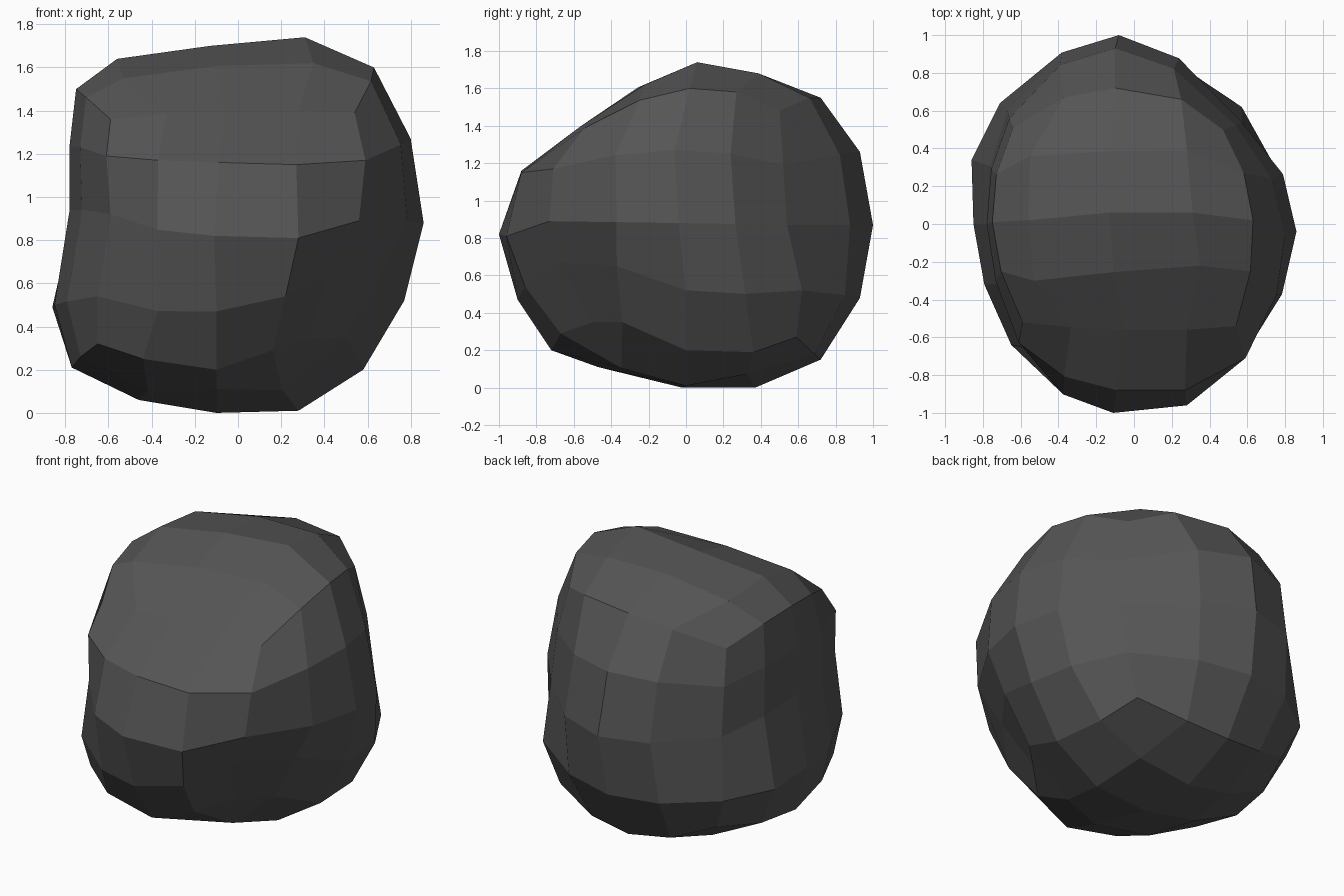
import bpy, bmesh
from itertools import product
from mathutils import Vector

# Boulder cage: five layers from bottom to top, rows front to back, points left to right
LAYERS = [
    [[(-.65, -.55, .33), (-.10, -.72, .21), (.33, -.50, .36)],
     [(-.77, .00, .22), (-.10, -.02, .01), (.58, .00, .21)],
     [(-.62, .58, .29), (-.10, .72, .16), (.47, .59, .28)]],
    [[(-.65, -.64, .55), (-.10, -.90, .48), (.42, -.68, .68)],
     [(-.85, .00, .51), (.77, .00, .53)],
     [(-.71, .64, .50), (-.10, .93, .49), (.57, .62, .53)]],
    [[(-.59, -.65, .93), (-.11, -1.0, .83), (.56, -.73, .90)],
     [(-.78, .00, .95), (.86, -.04, .89)],
     [(-.67, .60, .88), (-.08, 1.0, .88), (.57, .54, .88)]],
    [[(-.61, -.63, 1.20), (-.09, -.88, 1.17), (.59, -.71, 1.18)],
     [(-.78, .00, 1.25), (.80, -.06, 1.28)],
     [(-.66, .56, 1.18), (-.10, .93, 1.27), (.54, .52, 1.20)]],
    [[(-.59, -.52, 1.37), (-.06, -.56, 1.41), (.54, -.54, 1.40)],
     [(-.75, .01, 1.51), (-.13, .06, 1.71), (.63, .02, 1.61)],
     [(-.64, .51, 1.40), (-.10, .72, 1.56), (.47, .50, 1.49)]],
]
# Chips and bulges: grid point (0..4 per axis) -> position
CHIPS = {
    (3, 2, 4): (.31, .06, 1.75), (1, 2, 4): (-.56, .02, 1.65),
    (3, 3, 4): (.28, .39, 1.69), (1, 1, 4): (-.53, -.30, 1.56),
    (1, 3, 4): (-.55, .36, 1.62), (3, 1, 4): (.35, -.22, 1.63),
    (3, 0, 4): (.28, -.56, 1.41), (3, 4, 4): (.25, .66, 1.56),
    (3, 0, 3): (.27, -.88, 1.16), (3, 0, 2): (.28, -.96, .82),
    (3, 0, 1): (.22, -.86, .55), (3, 0, 0): (.16, -.67, .30),
    (4, 1, 0): (.50, -.34, .36), (4, 1, 1): (.66, -.37, .66),
    (4, 3, 0): (.55, .36, .20), (0, 3, 1): (-.86, .34, .50),
    (2, 3, 0): (-.10, .37, .01), (3, 2, 0): (.28, .00, .02),
    (1, 2, 0): (-.46, .00, .07), (2, 1, 0): (-.10, -.47, .12),
    (0, 1, 0): (-.73, -.32, .27), (1, 0, 0): (-.44, -.68, .26),
}


def weights(n):
    t = n / 4
    return ((1 - t) * (1 - 2 * t), 4 * t * (1 - t), t * (2 * t - 1))


def position(p):
    """Quadratic blend of the layer's points, unless the point is chipped."""
    if p in CHIPS:
        return Vector(CHIPS[p])
    wx, wy = weights(p[0]), weights(p[1])
    total = Vector()
    for row, w in zip(LAYERS[p[2]], wy):
        across = wx if len(row) == 3 else (wx[0], wx[2])
        for point, a in zip(row, across):
            total += a * w * Vector(point)
    return total


# Boulder: rounded cube with 4 x 4 flat quads per side
bm = bmesh.new()
verts = {p: bm.verts.new(position(p)) for p in product(range(5), repeat=3)
         if 0 in p or 4 in p}
for axis, side in product(range(3), (0, 4)):
    for a, b in product(range(4), repeat=2):
        quad = []
        for u, v in ((a, b), (a + 1, b), (a + 1, b + 1), (a, b + 1)):
            p = [u, v]
            p.insert(axis, side)
            quad.append(verts[tuple(p)])
        bm.faces.new(quad)
bmesh.ops.recalc_face_normals(bm, faces=bm.faces)

# Stand it on the ground
low = min(v.co.z for v in bm.verts)
bmesh.ops.translate(bm, verts=bm.verts, vec=(0, 0, -low))

mesh = bpy.data.meshes.new("boulder")
bm.to_mesh(mesh)
bm.free()

# Dark stone
stone = bpy.data.materials.new("dark_stone")
stone.diffuse_color = (.09, .09, .09, 1)
mesh.materials.append(stone)
bpy.context.collection.objects.link(bpy.data.objects.new("boulder", mesh))
